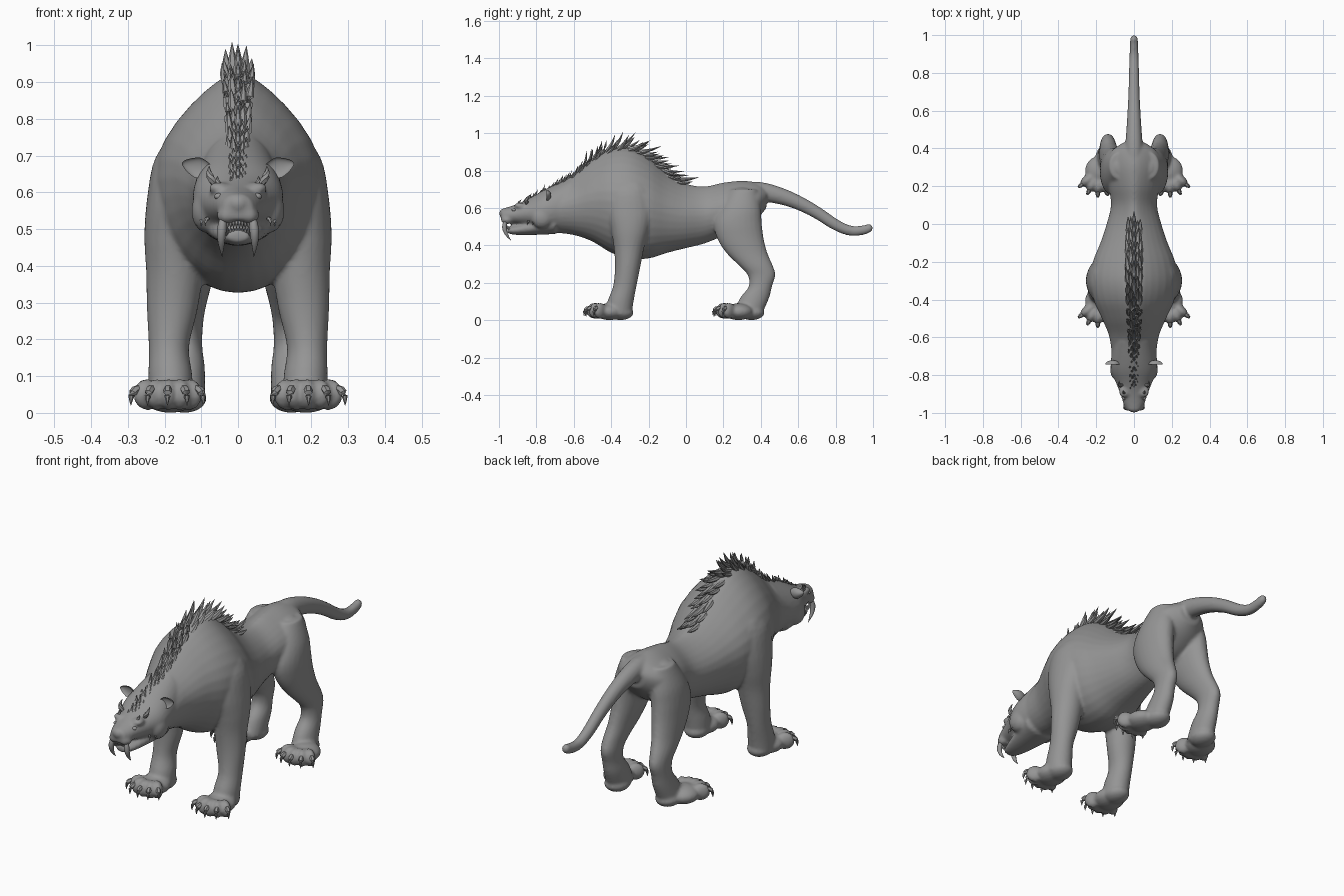
import bpy, bmesh, math, random
from mathutils import Vector, Matrix

random.seed(4)
cube = bpy.data.objects.get("Cube")
if cube:
    bpy.data.objects.remove(cube, do_unlink=True)

grey = bpy.data.materials.new("stone_grey")
grey.use_nodes = True
COLOUR = (0.3, 0.3, 0.3, 1)
grey.diffuse_color = COLOUR
grey.node_tree.nodes["Principled BSDF"].inputs["Base Color"].default_value = COLOUR

X, Y, Z = Vector((1, 0, 0)), Vector((0, 1, 0)), Vector((0, 0, 1))


def smooth_rows(rows, steps):
    """Catmull-Rom interpolation of number tuples."""
    out = []
    for i in range(len(rows) - 1):
        a, b, c, d = (rows[max(i - 1, 0)], rows[i], rows[i + 1], rows[min(i + 2, len(rows) - 1)])
        for s in range(steps):
            t = s / steps
            out.append([q + t * (r - p) / 2 + t * t * (2 * p - 5 * q + 4 * r - s4) / 2
                        + t ** 3 * (3 * (q - r) + s4 - p) / 2 for p, q, r, s4 in zip(a, b, c, d)])
    return out + [list(rows[-1])]


def loft(bm, rows, u=None, v=None, sides=24, steps=4, peak=0.0):
    """Skin elliptical rings (x, y, z, radius_u, radius_v); no u, v = follow the path.
    Peak narrows the upper half of each ring."""
    rows = smooth_rows(rows, steps)
    rings = []
    for i, (x, y, z, ru, rv) in enumerate(rows):
        uu, vv = u, v
        if u is None:
            tan = Vector(rows[min(i + 1, len(rows) - 1)][:3]) - Vector(rows[max(i - 1, 0)][:3])
            uu = tan.cross(Z if abs(tan.normalized().z) < 0.95 else Y).normalized()
            vv = tan.cross(uu).normalized()
        ring = []
        for k in range(sides):
            c, s = math.cos(math.tau * k / sides), math.sin(math.tau * k / sides)
            c *= 1 - peak * max(s, 0) ** 2
            ring.append(bm.verts.new(Vector((x, y, z)) + uu * ru * c + vv * rv * s))
        rings.append(ring)
    for lo, hi in zip(rings, rings[1:]):
        for k in range(sides):
            n = (k + 1) % sides
            bm.faces.new((lo[k], lo[n], hi[n], hi[k]))
    bm.faces.new(rings[0][::-1])
    bm.faces.new(rings[-1])


def blob(bm, centre, size, turn=0.0):
    m = Matrix.Translation(centre) @ Matrix.Rotation(turn, 4, "Z") @ Matrix.Diagonal((*size, 1))
    return bmesh.ops.create_uvsphere(bm, u_segments=20, v_segments=12, radius=1, matrix=m)["verts"]


def spike(bm, base, tip, radius, bend, flat=1.0, sides=6):
    """Pointed leaf or claw that bows by the bend vector."""
    base, tip, bend = Vector(base), Vector(tip), Vector(bend)
    rows = []
    for t, w in ((0, .7), (.3, 1), (.65, .7), (1, .04)):
        p = base.lerp(tip, t) + bend * 4 * t * (1 - t)
        rows.append((*p, radius * w, radius * w * flat))
    loft(bm, rows, sides=sides, steps=2)


def finish(name, bm, angle=50):
    bmesh.ops.recalc_face_normals(bm, faces=bm.faces)
    mesh = bpy.data.meshes.new(name)
    bm.to_mesh(mesh)
    bm.free()
    ob = bpy.data.objects.new(name, mesh)
    bpy.context.collection.objects.link(ob)
    mesh.materials.append(grey)
    bpy.ops.object.select_all(action="DESELECT")
    ob.select_set(True)
    bpy.context.view_layer.objects.active = ob
    bpy.ops.object.shade_smooth_by_angle(angle=math.radians(angle))
    return ob


# Torso and neck: y, top, bottom, half width
TORSO = [(-.72, .71, .47, .115), (-.6, .78, .455, .13), (-.5, .86, .42, .17), (-.4, .915, .36, .215),
         (-.3, .92, .33, .232), (-.2, .87, .33, .218), (-.1, .785, .36, .178), (0, .73, .385, .145),
         (.1, .715, .41, .122), (.2, .735, .45, .135), (.3, .745, .48, .15), (.38, .735, .54, .125),
         (.43, .715, .6, .06)]
# Skull, then lower jaw
SKULL = [(-.988, .595, .525, .038), (-.95, .605, .52, .056), (-.9, .622, .512, .072), (-.84, .65, .5, .096),
         (-.78, .685, .475, .12), (-.72, .715, .465, .122), (-.62, .76, .47, .11)]
JAW = [(-.955, .498, .465, .03), (-.92, .504, .457, .047), (-.84, .53, .455, .07), (-.7, .57, .46, .1)]


def trunk(bm, table, peak):
    loft(bm, [(0, y, (t + b) / 2, w, (t - b) / 2) for y, t, b, w in table], X, Z, 32, peak=peak)


body = bmesh.new()
for table, peak in ((TORSO, .42), (SKULL, 0), (JAW, 0)):
    trunk(body, table, peak)

# Tail: y, z, radius
TAIL = [(.3, .68, .06), (.4, .685, .053), (.5, .665, .045), (.6, .628, .038), (.7, .575, .033),
        (.8, .51, .03), (.88, .478, .027), (.95, .482, .025), (.985, .495, .021), (.998, .5, .008)]
loft(body, [(0, y, z, r * .9, r) for y, z, r in TAIL])

# Legs: x, z, front edge, back edge, half width
FORE = [(.12, .76, -.37, -.25, .055), (.155, .69, -.41, -.2, .072), (.17, .58, -.42, -.18, .078),
        (.178, .48, -.4, -.2, .077), (.173, .38, -.385, -.225, .077), (.179, .28, -.38, -.245, .069),
        (.188, .18, -.39, -.265, .055), (.184, .1, -.42, -.28, .06), (.182, .03, -.43, -.29, .06)]
HIND = [(.08, .7, .24, .38, .05), (.098, .6, .18, .4, .07), (.108, .52, .15, .405, .072),
        (.115, .44, .165, .415, .066), (.125, .36, .215, .435, .056), (.135, .29, .285, .465, .048),
        (.138, .24, .33, .478, .043), (.14, .18, .335, .46, .043), (.14, .12, .29, .445, .05),
        (.145, .04, .25, .41, .055)]

claws = bmesh.new()
for side in (1, -1):
    for table, hub, heel in ((FORE, (.185, -.41), (.18, -.35)), (HIND, (.185, .28), (.145, .35))):
        loft(body, [(side * x, (f + b) / 2, z, w, (b - f) / 2) for x, z, f, b, w in table], X, Y)
        hx, hy = hub
        # Paw pad and heel
        blob(body, (side * hx, hy, .045), (.075, .08, .045))
        blob(body, (side * heel[0], heel[1], .04), (.06, .07, .04))
        # Toes fan out around the paw, each with a hooked claw
        for deg in (-42, -20, 3, 27, 52):
            a = math.radians(deg)
            out = Vector((side * math.sin(a), -math.cos(a), 0))
            c = Vector((side * hx, hy, .05))
            blob(body, c + out * .078, (.026, .045, .043), math.atan2(out.x, -out.y))
            spike(claws, c + out * .1 + Z * .018, c + out * .135 - Z * .03, .012, out * .012 + Z * .01)
    # Shoulder and haunch muscle
    blob(body, (side * .14, -.29, .62), (.095, .12, .15))
    blob(body, (side * .08, .3, .6), (.075, .1, .11))
    # Brow, cheek and lip
    blob(body, (side * .05, -.885, .612), (.03, .035, .016), side * .4)
    blob(body, (side * .085, -.77, .55), (.042, .06, .06))
    blob(body, (side * .03, -.957, .537), (.028, .034, .024))
# Nose
blob(body, (0, -.98, .57), (.026, .02, .022))
ob = finish("body", body)
remesh = ob.modifiers.new("fuse", "REMESH")
remesh.mode = "VOXEL"
remesh.voxel_size = .008
remesh.use_smooth_shade = True
soften = ob.modifiers.new("soften", "SMOOTH")
soften.factor = .5
soften.iterations = 5
finish("claws", claws)

# Tusks, side teeth, front teeth, horns, eyes and ears
teeth, horns, eyes, ears = (bmesh.new() for _ in range(4))
for side in (1, -1):
    spike(teeth, (side * .04, -.965, .53), (side * .043, -.935, .425), .013, (side * .004, -.018, 0), sides=10)
    spike(teeth, (side * .032, -.945, .485), (side * .034, -.965, .525), .007, (0, -.006, 0))
    for i in range(3):
        spike(teeth, (side * (.08 + .01 * i), -.84 + .03 * i, .53), (side * (.088 + .012 * i), -.85 + .03 * i, .508),
              .006, (side * .004, 0, .004))
    for i in range(4):
        x = side * (.004 + .008 * i)
        spike(teeth, (x, -.965, .525), (x, -.968, .503), .0045, (0, 0, 0))
        spike(teeth, (x, -.945, .485), (x, -.952, .506), .0045, (0, 0, 0))
    spike(horns, (side * .06, -.85, .62), (side * .078, -.83, .672), .011, (side * .008, -.012, 0))
    spike(horns, (side * .045, -.89, .61), (side * .056, -.88, .645), .008, (side * .004, -.008, 0))
    blob(eyes, (side * .052, -.92, .589), (.013, .012, .009))
    # Ear: the front of a flat ball is pushed in to make a cup
    cup = blob(ears, (0, 0, 0), (.042, .024, .028))
    for v in cup:
        if v.co.y < 0:
            v.co.y *= -.55
        v.co.z *= 1 - 9 * max(v.co.x, 0)
    place = Matrix.Translation((side * .112, -.745, .668)) @ Matrix.Diagonal((side, 1, 1, 1)) \
        @ Matrix.Rotation(-.3, 4, "Y")
    bmesh.ops.transform(ears, matrix=place, verts=cup)
for name, bm in (("teeth", teeth), ("brow_horns", horns), ("eyes", eyes), ("ears", ears)):
    finish(name, bm)

# Mane: overlapping swept-back quills along the spine
spine = [(r[0], r[1]) for r in smooth_rows(SKULL[1:5] + TORSO[:9], 6)]


def back_height(y):
    for (ya, za), (yb, zb) in zip(spine, spine[1:]):
        if ya <= y <= yb:
            return za + (zb - za) * (y - ya) / (yb - ya)
    return spine[-1][1]


mane = bmesh.new()
y, row = -.9, 0
while y < -.07:
    grow = min(1, max(0, (y + .9) / .5))
    length = .04 + .1 * grow
    tangent = Vector((0, .04, back_height(y + .02) - back_height(y - .02))).normalized()
    normal = X.cross(tangent)
    spread = .014 + .014 * grow
    for k in ((-1, 0, 1) if row % 2 else (-.5, .5)):
        lift = random.uniform(.35, .65)
        aim = tangent * math.cos(lift) + normal * math.sin(lift) + X * k * random.uniform(.02, .16)
        base = Vector((k * spread, y, back_height(y) - .012 - abs(k) * spread * .4))
        size = length * random.uniform(.85, 1.15) * (1 - .15 * abs(k))
        spike(mane, base, base + aim * size, .007 + .008 * grow, tangent * size * .05 - normal * size * .05, .7)
    y += .016 + .01 * grow
    row += 1
finish("mane", mane, 30)
